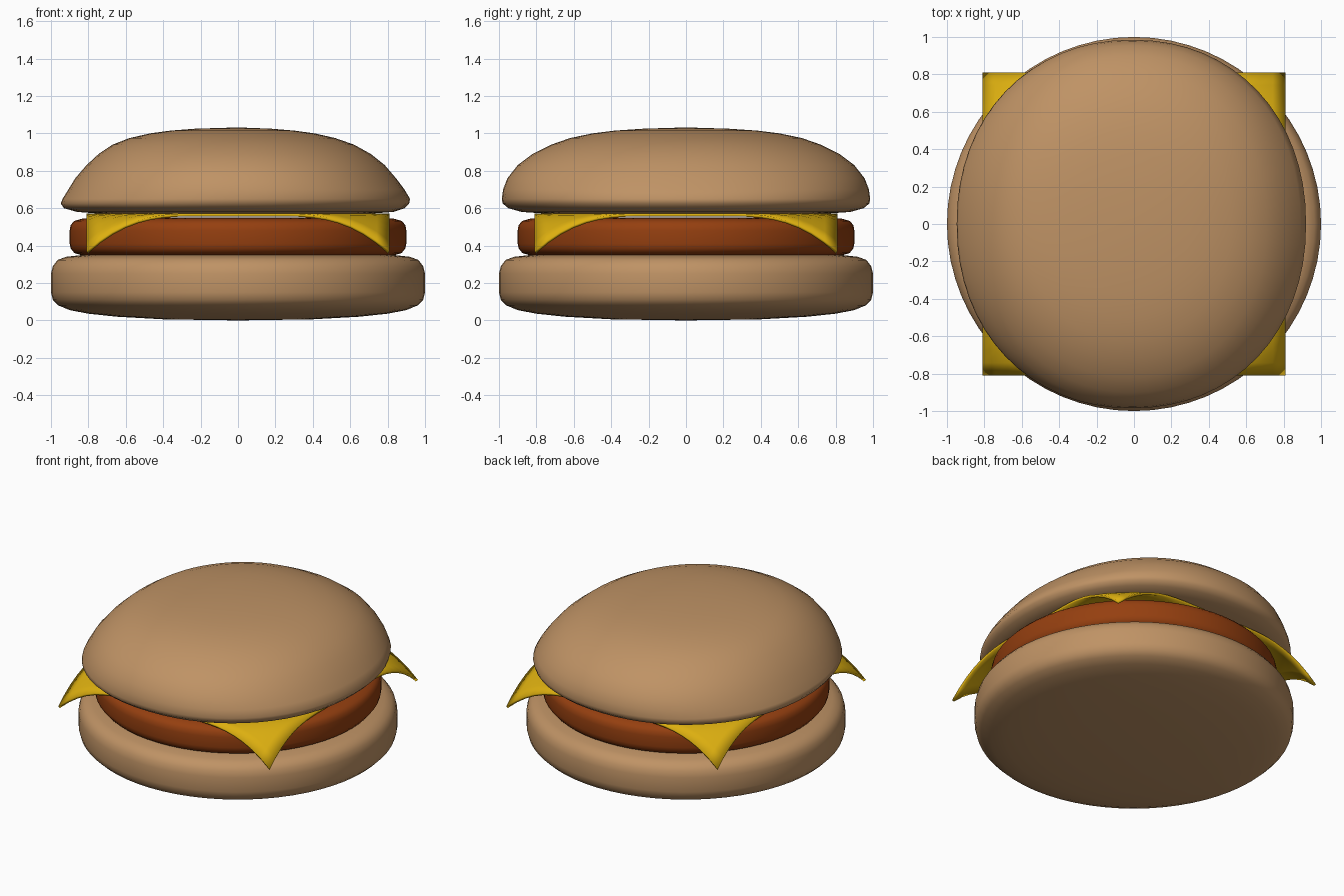
import bpy, bmesh, math

if "Cube" in bpy.data.objects:
    bpy.data.objects.remove(bpy.data.objects["Cube"])

SEG = 64


def material(name, rgb):
    m = bpy.data.materials.new(name)
    m.diffuse_color = (*rgb, 1)
    m.use_nodes = True
    m.node_tree.nodes["Principled BSDF"].inputs["Base Color"].default_value = m.diffuse_color
    return m


def finish(bm, name, mat, angle):
    bmesh.ops.recalc_face_normals(bm, faces=bm.faces)
    mesh = bpy.data.meshes.new(name)
    bm.to_mesh(mesh)
    bm.free()
    mesh.materials.append(mat)
    ob = bpy.data.objects.new(name, mesh)
    bpy.context.collection.objects.link(ob)
    bpy.ops.object.select_all(action='DESELECT')
    ob.select_set(True)
    bpy.context.view_layer.objects.active = ob
    bpy.ops.object.shade_smooth_by_angle(angle=math.radians(angle))
    return ob


def loft(name, mat, levels, z_bottom, z_top, power=1.0):
    """Rings given as (z, left radius, right radius, depth radius), closed by poles."""
    bm = bmesh.new()
    rings = []
    for z, left, right, depth in levels:
        ring = []
        for i in range(SEG):
            a = 2 * math.pi * i / SEG
            c, s = math.cos(a), math.sin(a)
            mid, rx = (right - left) / 2, (right + left) / 2
            x = mid + rx * math.copysign(abs(c) ** power, c)
            y = depth * math.copysign(abs(s) ** power, s)
            ring.append(bm.verts.new((x, y, z)))
        rings.append(ring)
    for lo, hi in zip(rings, rings[1:]):
        for i in range(SEG):
            j = (i + 1) % SEG
            bm.faces.new((lo[i], lo[j], hi[j], hi[i]))
    for ring, z in ((rings[0], z_bottom), (rings[-1], z_top)):
        pole = bm.verts.new((0, 0, z))
        for i in range(SEG):
            bm.faces.new((ring[i], ring[(i + 1) % SEG], pole))
    return finish(bm, name, mat, 60)


def lathe(name, mat, profile, z_bottom, z_top):
    return loft(name, mat, [(z, r, r, r) for r, z in profile], z_bottom, z_top)


bread = material("bread", (0.52, 0.29, 0.13))
meat = material("meat", (0.30, 0.05, 0.005))
yellow = material("cheese", (0.72, 0.43, 0.005))

# Bottom bun
lathe("bottom_bun", bread, [
    (0.40, 0.006), (0.65, 0.02), (0.80, 0.036), (0.90, 0.055), (0.96, 0.08),
    (0.99, 0.11), (1.0, 0.15), (1.0, 0.25), (0.99, 0.29), (0.965, 0.323),
    (0.92, 0.34), (0.83, 0.35), (0.5, 0.352)], 0.0, 0.352)

# Patty
lathe("patty", meat, [
    (0.5, 0.345), (0.83, 0.347), (0.875, 0.36), (0.895, 0.385), (0.90, 0.41),
    (0.90, 0.48), (0.895, 0.51), (0.875, 0.532), (0.83, 0.545), (0.5, 0.55)],
    0.345, 0.55)

# Cheese slice with drooping corners
bm = bmesh.new()
bmesh.ops.create_grid(bm, x_segments=24, y_segments=24, size=0.81)
for v in bm.verts:
    d = max(0.0, v.co.xy.length - 0.85) / 0.2955
    v.co.z = 0.572 - 0.203 * d ** 1.9
cheese = finish(bm, "cheese_slice", yellow, 30)
solid = cheese.modifiers.new("thickness", 'SOLIDIFY')
solid.thickness = 0.016
solid.offset = -1

# Top bun: slightly lopsided dome
loft("top_bun", bread, [
    (0.563, 0.45, 0.43, 0.46), (0.568, 0.70, 0.67, 0.70),
    (0.580, 0.86, 0.83, 0.88), (0.600, 0.93, 0.89, 0.95),
    (0.625, 0.948, 0.915, 0.98), (0.650, 0.938, 0.92, 0.985),
    (0.70, 0.907, 0.89, 0.978), (0.76, 0.87, 0.845, 0.955),
    (0.83, 0.81, 0.785, 0.90), (0.89, 0.745, 0.71, 0.82),
    (0.94, 0.67, 0.62, 0.72), (0.975, 0.58, 0.52, 0.62),
    (1.0, 0.47, 0.41, 0.50), (1.015, 0.36, 0.30, 0.38),
    (1.025, 0.23, 0.18, 0.23)], 0.563, 1.032, power=0.94)
